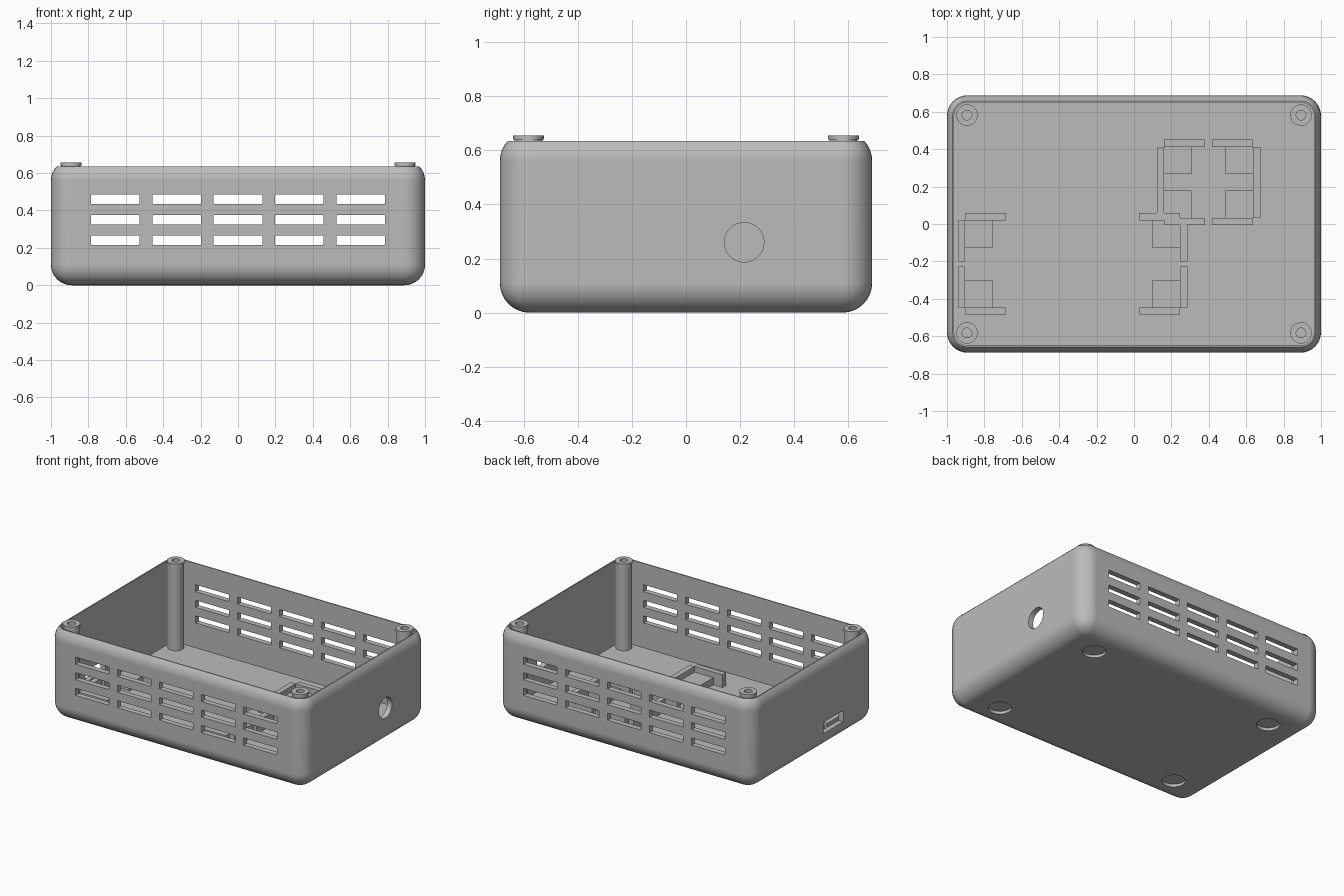
import bpy, bmesh, math
from mathutils import Matrix, Vector

old = bpy.data.objects.get("Cube")
if old:
    bpy.data.objects.remove(old, do_unlink=True)

# One plain grey plastic
GREY = (0.5, 0.5, 0.5, 1)
plastic = bpy.data.materials.new("grey plastic")
plastic.use_nodes = True
plastic.diffuse_color = GREY
plastic.node_tree.nodes["Principled BSDF"].inputs["Base Color"].default_value = GREY

LENGTH, DEPTH, RIM = 1.0, 0.688, 0.635   # half length, half depth, rim height
RADIUS, WALL, FLOOR = 0.11, 0.038, 0.04


def add_box(bm, x0, x1, y0, y1, z0, z1):
    size = Matrix.Diagonal((x1 - x0, y1 - y0, z1 - z0, 1))
    place = Matrix.Translation(((x0 + x1) / 2, (y0 + y1) / 2, (z0 + z1) / 2))
    return bmesh.ops.create_cube(bm, size=1, matrix=place @ size)["verts"]


def add_cylinder(bm, centre, radius, height, axis="Z"):
    turn = Matrix.Rotation(math.pi / 2, 4, "Y") if axis == "X" else Matrix()
    bmesh.ops.create_cone(bm, cap_ends=True, segments=40, radius1=radius, radius2=radius,
                          depth=height, matrix=Matrix.Translation(centre) @ turn)


def make(name, bm):
    bmesh.ops.recalc_face_normals(bm, faces=bm.faces[:])
    mesh = bpy.data.meshes.new(name)
    bm.to_mesh(mesh)
    bm.free()
    mesh.materials.append(plastic)
    obj = bpy.data.objects.new(name, mesh)
    bpy.context.collection.objects.link(obj)
    return obj


def select(obj):
    bpy.ops.object.select_all(action="DESELECT")
    obj.select_set(True)
    bpy.context.view_layer.objects.active = obj


def cut(obj, cutter):
    select(obj)
    mod = obj.modifiers.new("cut", "BOOLEAN")
    mod.operation, mod.solver, mod.object = "DIFFERENCE", "EXACT", cutter
    bpy.ops.object.modifier_apply(modifier=mod.name)
    bpy.data.objects.remove(cutter, do_unlink=True)


def smooth(obj):
    select(obj)
    bpy.ops.object.shade_smooth_by_angle(angle=math.radians(30))
    mod = obj.modifiers.new("flat sides", "WEIGHTED_NORMAL")
    mod.keep_sharp = True


# Case: rounded block trimmed flat at the rim
bm = bmesh.new()
add_box(bm, -LENGTH, LENGTH, -DEPTH, DEPTH, 0, RIM + 0.035)
bmesh.ops.bevel(bm, geom=bm.edges[:], offset=RADIUS, segments=8, profile=0.5, affect="EDGES")
trim = bmesh.ops.bisect_plane(bm, geom=bm.verts[:] + bm.edges[:] + bm.faces[:],
                              plane_co=(0, 0, RIM), plane_no=(0, 0, 1), clear_outer=True)
bmesh.ops.holes_fill(bm, edges=[e for e in bm.edges if e.is_boundary])
case = make("case", bm)

# Cavity with rounded upright corners
bm = bmesh.new()
add_box(bm, WALL - LENGTH, LENGTH - WALL, WALL - DEPTH, DEPTH - WALL, FLOOR, 1)
upright = [e for e in bm.edges if abs((e.verts[0].co - e.verts[1].co).z) > 0.1]
bmesh.ops.bevel(bm, geom=upright, offset=RADIUS - WALL, segments=8, profile=0.5, affect="EDGES")
cut(case, make("cavity_cutter", bm))

# Vent slots through front and back
bm = bmesh.new()
for col in range(-2, 3):
    for row in range(3):
        x, z = col * 0.328, 0.24 + row * 0.11
        add_box(bm, x - 0.13, x + 0.13, -1, 1, z - 0.025, z + 0.025)
cut(case, make("slot_cutter", bm))

# Side ports and shallow foot recesses
bm = bmesh.new()
add_cylinder(bm, (LENGTH, 0.215, 0.26), 0.073, 0.2, "X")
add_box(bm, -1.1, -0.93, -0.325, -0.105, 0.12, 0.2)
for sx in (-1, 1):
    for sy in (-1, 1):
        add_cylinder(bm, (sx * 0.725, sy * 0.47, 0), 0.076, 0.04)
cut(case, make("port_cutter", bm))
smooth(case)

# Corner screw posts: column, wider cap and screw hole
names = {(-1, -1): "front_right", (1, -1): "front_left", (-1, 1): "back_right", (1, 1): "back_left"}
for (sx, sy), name in names.items():
    x, y = sx * 0.893, sy * 0.582
    bm = bmesh.new()
    profile = [(0, 0.03), (0.052, 0.03), (0.052, 0.64), (0.057, 0.64),
               (0.057, 0.655), (0.026, 0.655), (0.026, 0.3), (0, 0.3)]
    verts = [bm.verts.new((x + r, y, z)) for r, z in profile]
    edges = [bm.edges.new(pair) for pair in zip(verts, verts[1:])]
    bmesh.ops.spin(bm, geom=verts + edges, cent=(x, y, 0), axis=(0, 0, 1),
                   angle=math.tau, steps=32)
    bmesh.ops.remove_doubles(bm, verts=bm.verts[:], dist=0.0001)
    smooth(make(name + "_screw_post", bm))


# Board mounts: a pad and two corner walls at each board corner
def board_mount(name, x0, x1, y0, y1):
    pad, run, thick, base = 0.147, 0.22, 0.038, FLOOR - 0.01
    for side, x, dx in (("right", x0, 1), ("left", x1, -1)):
        for end, y, dy in (("front", y0, 1), ("back", y1, -1)):
            blocks = {"pad": (x, x + dx * pad, y, y + dy * pad, 0.09),
                      "end_wall": (x, x + dx * run, y - dy * thick, y, 0.13),
                      "side_wall": (x - dx * thick, x, y, y + dy * run, 0.13)}
            for part, (xa, xb, ya, yb, top) in blocks.items():
                bm = bmesh.new()
                add_box(bm, min(xa, xb), max(xa, xb), min(ya, yb), max(ya, yb), base, top)
                make("_".join((name, end, side, part)), bm)


board_mount("large_board", -0.904, 0.247, -0.447, 0.02)
board_mount("small_board", 0.16, 0.637, 0.033, 0.413)
